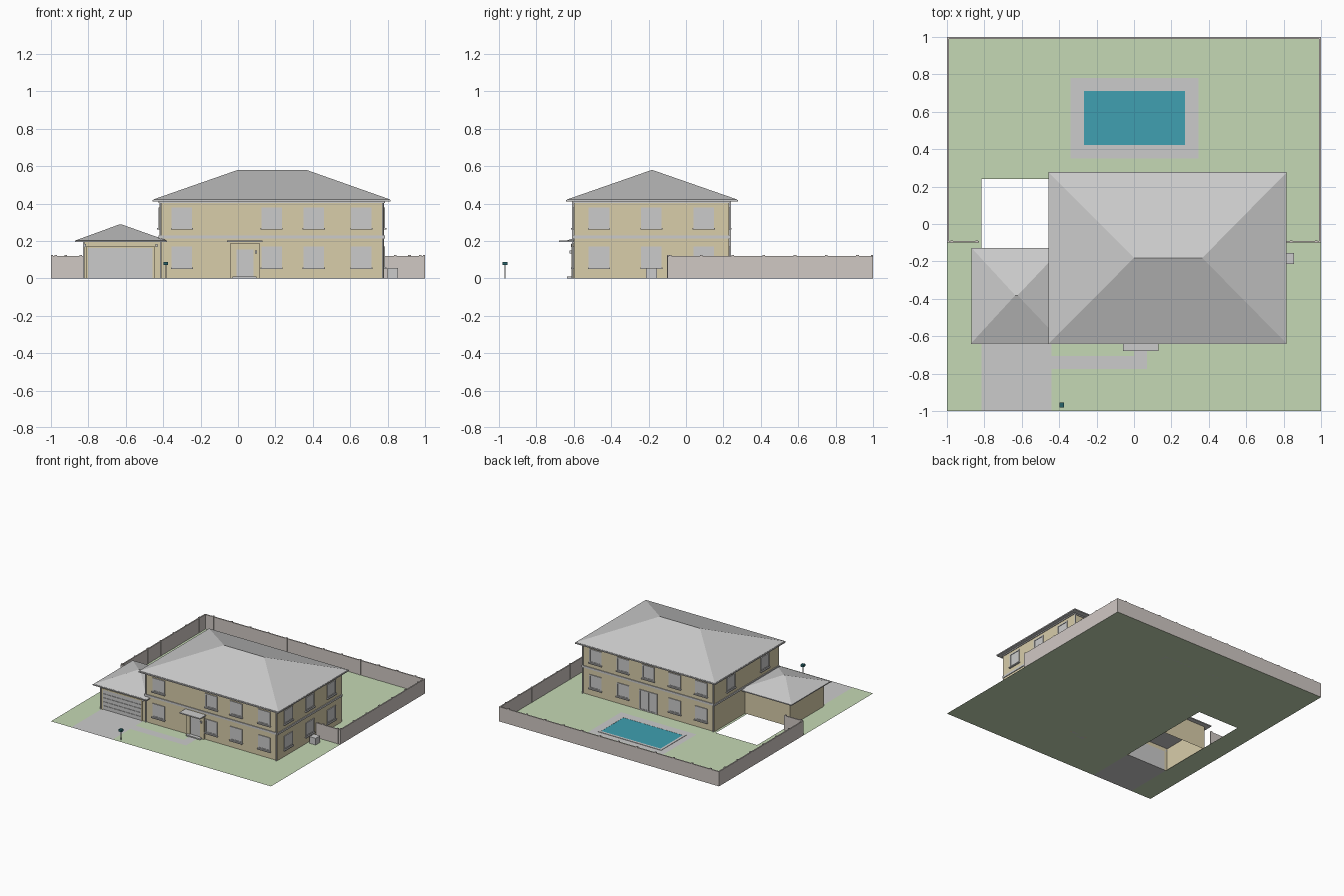
import bpy, bmesh
from math import pi
from mathutils import Matrix, Vector

if "Cube" in bpy.data.objects:
    bpy.data.objects.remove(bpy.data.objects["Cube"])

def mat(name, r, g, b):
    m = bpy.data.materials.new(name)
    m.diffuse_color = (r, g, b, 1)
    m.use_nodes = True
    m.node_tree.nodes["Principled BSDF"].inputs["Base Color"].default_value = m.diffuse_color
    return m

WALL = mat("wall_cream", 0.69, 0.61, 0.40)
GRASS = mat("grass_green", 0.56, 0.69, 0.46)
WATER = mat("pool_blue", 0.05, 0.35, 0.44)
FENCE = mat("fence_stone", 0.63, 0.58, 0.55)
TRIM = mat("trim_white", 0.75, 0.75, 0.74)
TEAL = mat("mailbox_teal", 0.02, 0.12, 0.14)

def finish(name, bm, m=None, M=None):
    me = bpy.data.meshes.new(name)
    bm.to_mesh(me)
    bm.free()
    o = bpy.data.objects.new(name, me)
    bpy.context.collection.objects.link(o)
    if m:
        me.materials.append(m)
    if M:
        o.matrix_world = M
    return o

def boxes(name, items, m=None, M=None):
    """One object from boxes given as (x0, x1, y0, y1, z0, z1)."""
    bm = bmesh.new()
    for x0, x1, y0, y1, z0, z1 in items:
        T = Matrix.Translation(((x0 + x1) / 2, (y0 + y1) / 2, (z0 + z1) / 2))
        S = Matrix.Diagonal((x1 - x0, y1 - y0, z1 - z0, 1))
        bmesh.ops.create_cube(bm, size=1, matrix=T @ S)
    return finish(name, bm, m, M)

def flat(name, pts, z, m=None):
    bm = bmesh.new()
    bm.faces.new([bm.verts.new((x, y, z)) for x, y in pts])
    return finish(name, bm, m)

def rect(x0, x1, y0, y1):
    return [(x0, y0), (x1, y0), (x1, y1), (x0, y1)]

def ring(x0, x1, y0, y1, z0, z1, t):
    """Four boxes around a rectangle, thickness t inward."""
    return [(x0, x1, y0, y0 + t, z0, z1), (x0, x1, y1 - t, y1, z0, z1),
            (x0, x0 + t, y0 + t, y1 - t, z0, z1), (x1 - t, x1, y0 + t, y1 - t, z0, z1)]

def walls(name, x0, x1, y0, y1, h):
    bm = bmesh.new()
    lo = [bm.verts.new((x, y, 0)) for x, y in rect(x0, x1, y0, y1)]
    hi = [bm.verts.new((x, y, h)) for x, y in rect(x0, x1, y0, y1)]
    for i in range(4):
        j = (i + 1) % 4
        bm.faces.new((lo[i], lo[j], hi[j], hi[i]))
    return finish(name, bm, WALL)

def hip_roof(name, x0, x1, y0, y1, z0, z1, top, r0, r1):
    bm = bmesh.new()
    lo = [bm.verts.new((x, y, z0)) for x, y in rect(x0, x1, y0, y1)]
    hi = [bm.verts.new((x, y, z1)) for x, y in rect(x0, x1, y0, y1)]
    ym = (y0 + y1) / 2
    a, b = bm.verts.new((r0, ym, top)), bm.verts.new((r1, ym, top))
    bm.faces.new(lo[::-1])
    for i in range(4):
        j = (i + 1) % 4
        bm.faces.new((lo[i], lo[j], hi[j], hi[i]))
    bm.faces.new((hi[0], hi[1], b, a))
    bm.faces.new((hi[1], hi[2], b))
    bm.faces.new((hi[2], hi[3], a, b))
    bm.faces.new((hi[3], hi[0], a))
    return finish(name, bm)

def window(x, y, z, ang, w=0.11, h=0.112, sill=True, mullion=False):
    """Framed window; local -y points out of the wall, z is the frame bottom."""
    M = Matrix.Translation((x, y, z)) @ Matrix.Rotation(ang, 4, 'Z')
    a, t = w / 2, 0.009
    fr = [(-a, a, -0.006, 0.002, 0, t), (-a, a, -0.006, 0.002, h - t, h),
          (-a, -a + t, -0.006, 0.002, t, h - t), (a - t, a, -0.006, 0.002, t, h - t)]
    if mullion:
        fr.append((-0.004, 0.004, -0.006, 0.002, t, h - t))
    boxes("window_frame", fr, TRIM, M)
    boxes("window_glass", [(-a + t, a - t, -0.002, 0.002, t, h - t)], None, M)
    if sill:
        boxes("window_sill", [(-a - 0.004, a + 0.004, -0.014, 0.002, -0.007, 0.001)], None, M)

# Lawn with the open garage yard, driveway and front path
flat("lawn", [(-1, -1), (-.815, -1), (-.815, .24), (-.44, .24), (-.44, -1), (1, -1), (1, 1), (-1, 1)], 0, GRASS)
flat("driveway", rect(-.815, -.44, -1, -.6), 0)
flat("front_path", [(-.44, -.775), (.07, -.775), (.07, -.6), (0, -.6), (0, -.705), (-.44, -.705)], .002)

# Pool with deck and rim
flat("pool_deck", rect(-.34, .345, .35, .78), .002)
boxes("pool_rim", ring(-.287, .292, .403, .732, 0, .005, .02), TRIM)
flat("pool_water", rect(-.267, .272, .423, .712), .004, WATER)

# Main house
X0, X1, Y0, Y1 = -.42, .78, -.6, .23
walls("house_walls", X0, X1, Y0, Y1, .415)
boxes("storey_band", ring(X0 - .006, X1 + .006, Y0 - .006, Y1 + .006, .212, .228, .008), TRIM)
boxes("eave_trim", ring(X0 - .006, X1 + .006, Y0 - .006, Y1 + .006, .402, .412, .008), TRIM)
hip_roof("house_roof", -.452, .812, -.635, .272, .411, .422, .58, 0, .365)
boxes("house_gutter", ring(-.457, .815, -.642, .277, .411, .420, .006), TRIM)

# Garage
walls("garage_walls", -.83, X0, -.6, -.165, .197)
hip_roof("garage_roof", -.868, -.382, -.635, -.128, .195, .203, .288, -.635, -.622)
boxes("garage_gutter", [(-.872, -.38, -.642, -.635, .194, .202)], TRIM)
boxes("garage_door", [(-.803, -.457, -.606, -.598, .002 + i * .0325, .032 + i * .0325) for i in range(5)]
      + [(-.803, -.457, -.602, -.598, 0, .163)])
boxes("garage_door_frame", [(-.813, -.803, -.609, -.598, 0, .173), (-.457, -.447, -.609, -.598, 0, .173),
                            (-.803, -.457, -.609, -.598, .163, .173)], WALL)
boxes("garage_lamps", [(x - .006, x + .006, -.614, -.6, .168, .184) for x in (-.82, -.436)])

# Downpipes
boxes("downpipes", [(x - .004, x + .004, y - .004, y + .004, 0, z)
                    for x, y, z in ((-.414, -.606, .41), (.774, -.606, .41), (-.824, -.606, .195),
                                    (-.414, .236, .41), (.774, .236, .41))])

# Windows on all sides
for z in (.058, .268):
    for x in (-.30, .18, .405, .66):
        window(x, Y0, z, 0)
    for y in (-.465, -.185, .095):
        window(X1, y, z, pi / 2)
    for x in (-.30, -.06, .18, .41, .66):
        if z > .2 or x != .18:
            window(x, Y1, z, pi)
for y in (-.42, .02):
    window(X0, y, .268, -pi / 2)
window(.18, Y1, .004, pi, .16, .165, False, True)

# Front entrance with canopy
boxes("door_surround", [(-.042, -.008, -.612, -.598, 0, .187), (.082, .118, -.612, -.598, 0, .187),
                        (-.008, .082, -.612, -.598, .155, .187)], WALL)
boxes("front_door", [(-.008, .082, -.605, -.598, .01, .155)])
boxes("door_step", [(-.03, .1, -.635, -.598, 0, .01)])
boxes("porch_lamp", [(.09, .102, -.622, -.61, .132, .148)])
boxes("door_canopy", [(-.058, .13, -.678, -.598, .193, .202)], TRIM)

# Cooling unit on the right side
boxes("cooling_unit", [(.8, .855, -.213, -.155, 0, .055)])

# Fence panels and posts
T, H = .01, .12
boxes("fence", [(-1, 1, 1 - T, 1, 0, H), (-1, -1 + T, -.1, 1 - T, 0, H), (1 - T, 1, -.1, 1 - T, 0, H),
                (-1 + T, -.83, -.1, -.1 + T, 0, H), (X1, 1 - T, -.1, -.1 + T, 0, H)], FENCE)
posts = [(-.92 + i * .167, 1 - T / 2) for i in range(12)]
posts += [(s * (1 - T / 2), -.085 + i * .167) for s in (-1, 1) for i in range(7)]
posts += [(x, -.1 + T / 2) for x in (-.975, -.84, .84, .975)]
boxes("fence_posts", [(max(-1, x - .007), min(1, x + .007), y - .007, min(1, y + .007), 0, H + .006)
                      for x, y in posts], FENCE)

# Mailbox
boxes("mailbox_post", [(-.388, -.382, -.971, -.965, 0, .072)])
boxes("mailbox", [(-.398, -.373, -.982, -.954, .07, .088)], TEAL)
